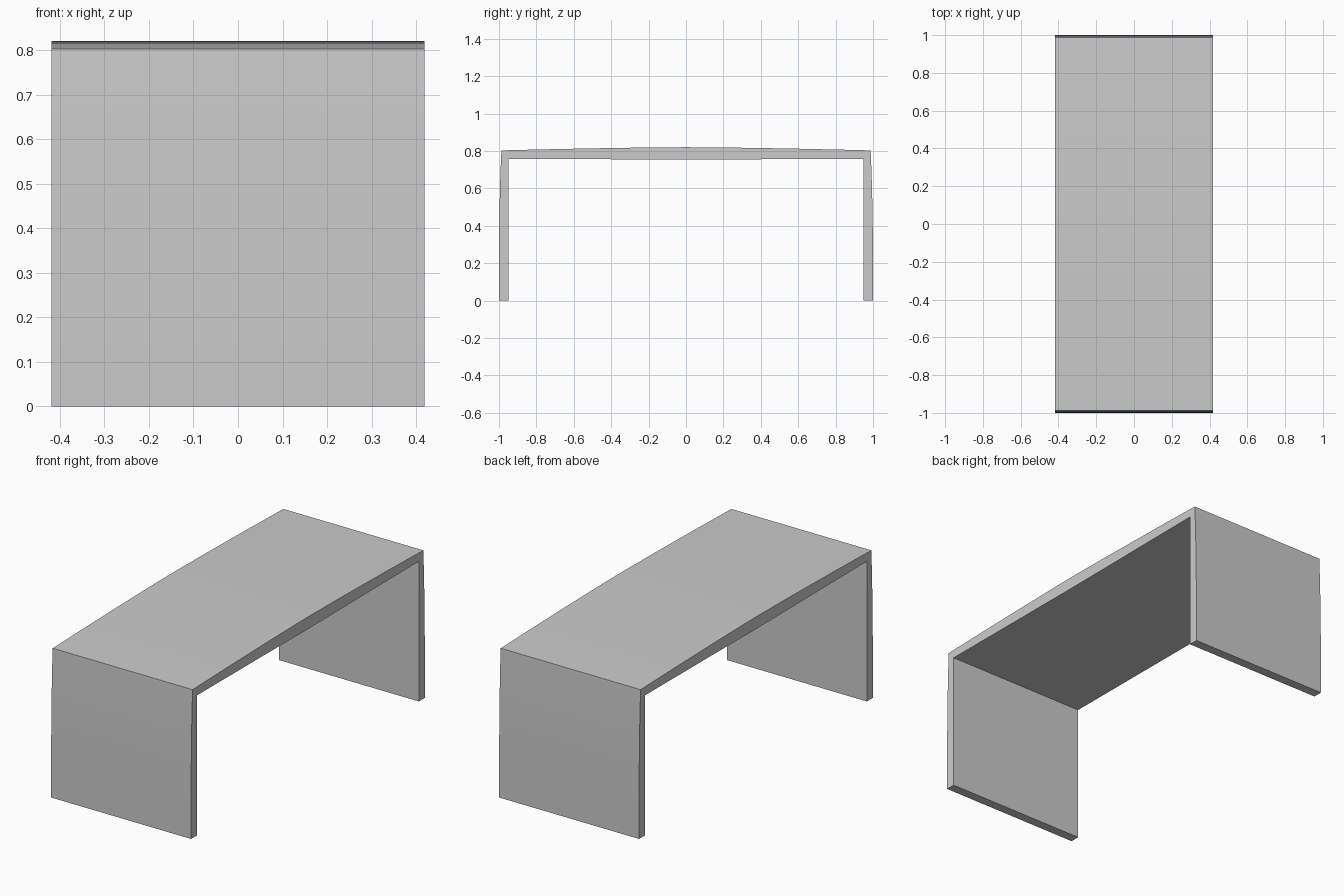
import bpy
import bmesh

cube = bpy.data.objects.get("Cube")
if cube:
    bpy.data.objects.remove(cube, do_unlink=True)

# Plain grey finish
grey = bpy.data.materials.new("plain_grey")
grey.use_nodes = True
color = (0.6, 0.6, 0.6, 1)
grey.diffuse_color = color
grey.node_tree.nodes["Principled BSDF"].inputs["Base Color"].default_value = color

HALF_WIDTH = 0.419
CORNER_Y, CORNER_Z = 0.987, 0.803
STEPS = 8

# Half of the bench outline: bowed leg, crowned top, slightly sagging underside
leg = [(1 - (1 - CORNER_Y) * (i / STEPS) ** 3, CORNER_Z * i / STEPS)
       for i in range(STEPS + 1)]
top = [(CORNER_Y * (1 - i / STEPS), 0.82 - (0.82 - CORNER_Z) * (1 - i / STEPS) ** 1.5)
       for i in range(1, STEPS + 1)]
outer = leg + top
inner = [(0, 0.754), (0.475, 0.756), (0.948, 0.758), (0.948, 0)]

# Mirror the half outline into one closed profile
mirror = lambda pts: [(-y, z) for y, z in reversed(pts)]
profile = outer + mirror(outer[:-1]) + mirror(inner[1:]) + inner

# Extrude the profile across the width
bm = bmesh.new()
face = bm.faces.new([bm.verts.new((-HALF_WIDTH, y, z)) for y, z in profile])
result = bmesh.ops.extrude_face_region(bm, geom=[face])
moved = [v for v in result["geom"] if isinstance(v, bmesh.types.BMVert)]
bmesh.ops.translate(bm, verts=moved, vec=(2 * HALF_WIDTH, 0, 0))
bmesh.ops.recalc_face_normals(bm, faces=bm.faces)

mesh = bpy.data.meshes.new("bench")
bm.to_mesh(mesh)
bm.free()
mesh.materials.append(grey)
bench = bpy.data.objects.new("bench", mesh)
bpy.context.collection.objects.link(bench)

# Smooth the gentle curves, keep the corners sharp
bpy.ops.object.select_all(action='DESELECT')
bench.select_set(True)
bpy.context.view_layer.objects.active = bench
bpy.ops.object.shade_smooth_by_angle(angle=0.5)
